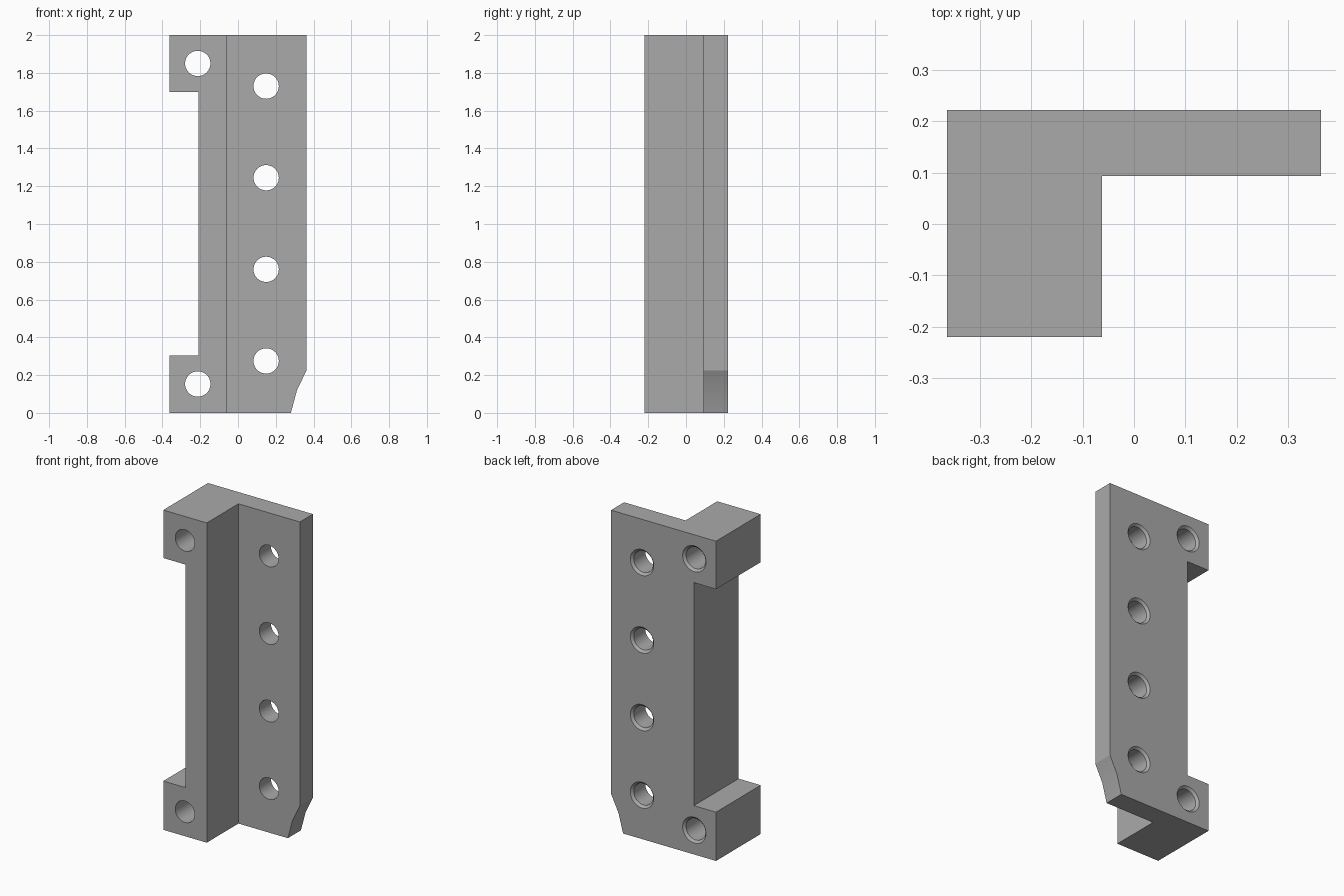
import bpy, bmesh, math
from mathutils import Matrix, Vector

cube = bpy.data.objects.get("Cube")
if cube:
    bpy.data.objects.remove(cube, do_unlink=True)

LEFT, RIGHT, FRONT, BACK = -0.363, 0.363, -0.22, 0.222
HEIGHT = 2.0
HOLE_R, SINK_R, SINK_DEPTH = 0.067, 0.081, 0.014

grey = bpy.data.materials.new("mid grey")
grey.use_nodes = True
grey.diffuse_color = (0.40, 0.40, 0.40, 1)
grey.node_tree.nodes["Principled BSDF"].inputs["Base Color"].default_value = grey.diffuse_color


def make_object(name, bm):
    bmesh.ops.recalc_face_normals(bm, faces=bm.faces)
    mesh = bpy.data.meshes.new(name)
    bm.to_mesh(mesh)
    bm.free()
    mesh.materials.append(grey)
    obj = bpy.data.objects.new(name, mesh)
    bpy.context.collection.objects.link(obj)
    return obj


def prism(name, outline, direction):
    """Extrude a closed outline of 3D points along a vector."""
    bm = bmesh.new()
    face = bm.faces.new([bm.verts.new(p) for p in outline])
    grown = bmesh.ops.extrude_face_region(bm, geom=[face])["geom"]
    verts = [g for g in grown if isinstance(g, bmesh.types.BMVert)]
    bmesh.ops.translate(bm, verts=verts, vec=Vector(direction))
    return make_object(name, bm)


def hole_cutter(name, x, z):
    """Revolved drill shape along y with a chamfer at the back face."""
    over = 0.05
    profile = [(0, FRONT - over), (HOLE_R, FRONT - over), (HOLE_R, BACK - SINK_DEPTH),
               (SINK_R, BACK), (SINK_R, BACK + over), (0, BACK + over)]
    bm = bmesh.new()
    verts = [bm.verts.new((x + r, y, z)) for r, y in profile]
    edges = [bm.edges.new(pair) for pair in zip(verts, verts[1:])]
    bmesh.ops.spin(bm, geom=verts + edges, cent=(x, 0, z), axis=(0, 1, 0),
                   angle=math.tau, steps=48)
    bmesh.ops.remove_doubles(bm, verts=bm.verts, dist=1e-5)
    return make_object(name, bm)


def cut(target, cutter):
    cutter.hide_render = True
    mod = target.modifiers.new("cut", "BOOLEAN")
    mod.operation = "DIFFERENCE"
    mod.solver = "EXACT"
    mod.object = cutter
    bpy.context.view_layer.objects.active = target
    bpy.ops.object.modifier_apply(modifier=mod.name)
    bpy.data.objects.remove(cutter, do_unlink=True)


# L-shaped bracket body
inner_x, inner_y = -0.062, 0.093
plan = [(LEFT, FRONT), (inner_x, FRONT), (inner_x, inner_y),
        (RIGHT, inner_y), (RIGHT, BACK), (LEFT, BACK)]
bracket = prism("angle_bracket", [(x, y, 0) for x, y in plan], (0, 0, HEIGHT))

# Side notch between the two mounting ears
notch = [(-0.5, 0.305), (-0.21, 0.305), (-0.21, 1.7), (-0.5, 1.7)]
cut(bracket, prism("notch_cutter", [(x, -0.5, z) for x, z in notch], (0, 1, 0)))

# Trimmed lower corner of the flange
corner = [(0.28, -0.1), (0.28, 0), (0.312, 0.12), (RIGHT, 0.225), (0.5, 0.225), (0.5, -0.1)]
cut(bracket, prism("corner_cutter", [(x, -0.5, z) for x, z in corner], (0, 1, 0)))

# Mounting holes: two through the ears, four along the flange
holes = [(-0.213, z) for z in (0.153, 1.85)]
holes += [(0.149, 0.275 + i * 0.485) for i in range(4)]
for x, z in holes:
    cut(bracket, hole_cutter("hole_cutter", x, z))

# Smooth bores, crisp edges
bpy.ops.object.select_all(action="DESELECT")
bracket.select_set(True)
bpy.context.view_layer.objects.active = bracket
bpy.ops.object.shade_smooth_by_angle(angle=math.radians(20))
